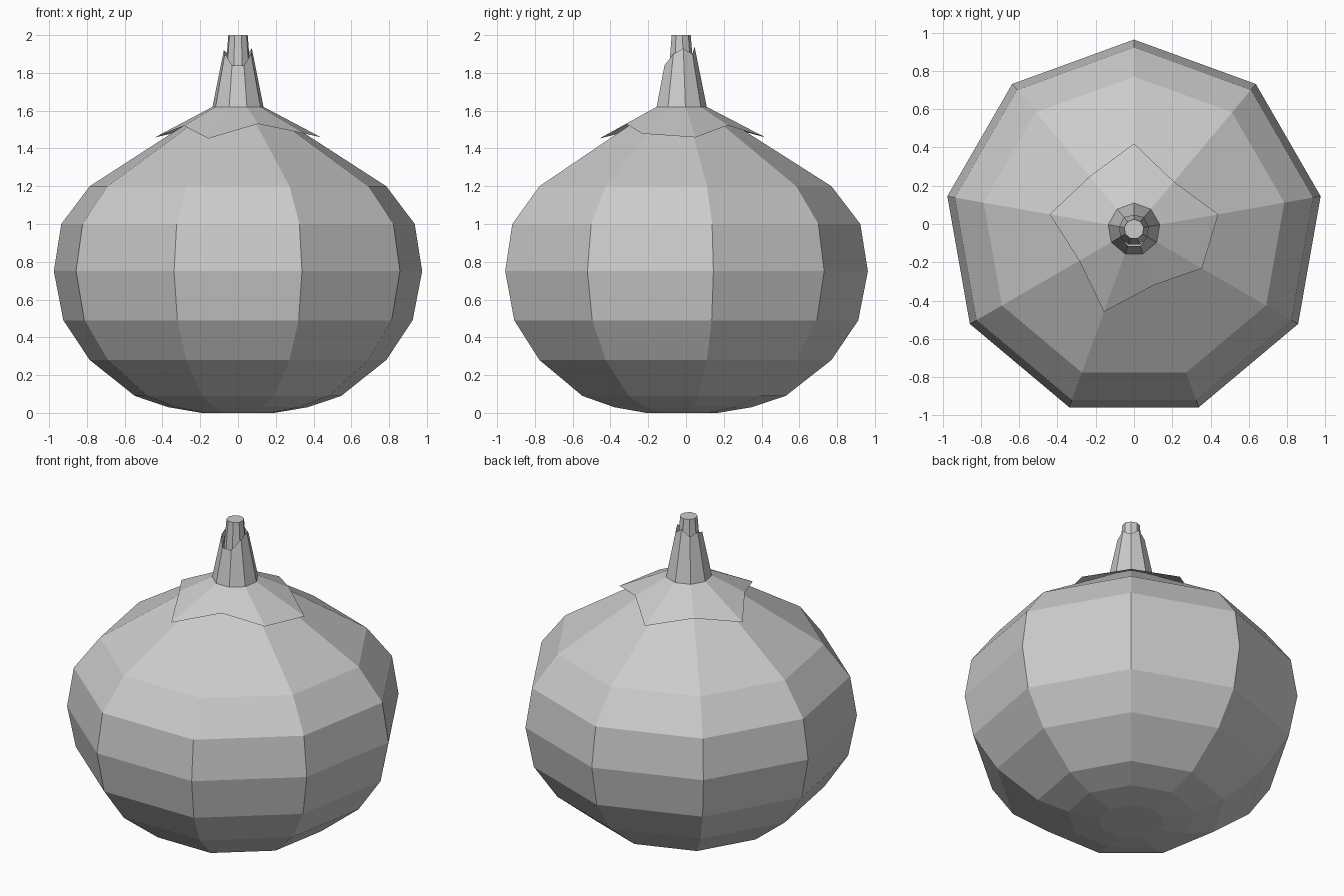
import bpy, bmesh
from math import cos, sin, radians

if "Cube" in bpy.data.objects:
    bpy.data.objects.remove(bpy.data.objects["Cube"])

SIDES = 9
CY = -0.027   # odd-sided rings are shifted so the bounds centre on y = 0


def loft(name, rings, cap_bottom=False, cap_top=False):
    """Skin a stack of rings; each ring is a list of (radius, z) per side."""
    bm = bmesh.new()
    rows = []
    for ring in rings:
        row = []
        for i, (r, z) in enumerate(ring):
            a = radians(90 + i * 360 / SIDES)
            row.append(bm.verts.new((r * cos(a), CY + r * sin(a), z)))
        rows.append(row)
    for lo, hi in zip(rows, rows[1:]):
        for i in range(SIDES):
            j = (i + 1) % SIDES
            bm.faces.new((lo[i], lo[j], hi[j], hi[i]))
    if cap_bottom:
        bm.faces.new(rows[0][::-1])
    if cap_top:
        bm.faces.new(rows[-1])
    mesh = bpy.data.meshes.new(name)
    bm.to_mesh(mesh)
    bm.free()
    ob = bpy.data.objects.new(name, mesh)
    bpy.context.collection.objects.link(ob)
    return ob


def even(r, z):
    return [(r, z)] * SIDES


# Bulb body
profile = [(0.195, 0.0), (0.375, 0.03), (0.555, 0.09), (0.797, 0.28),
           (0.939, 0.49), (0.99, 0.75), (0.95, 1.0), (0.797, 1.2), (0.137, 1.62)]
loft("bulb", [even(r, z) for r, z in profile], cap_bottom=True)

# Ragged skin collar lying over the shoulder (sides run counter-clockwise from the back)
radii = [0.447, 0.36, 0.447, 0.33, 0.459, 0.31, 0.41, 0.447, 0.324]
hem = [(r, 1.62 - 0.52 * (r - 0.137)) for r in radii]
loft("skin_collar", [hem, even(0.137, 1.62)])

# Ragged husk around the neck
tips = [1.94, 1.90, 1.92, 1.90, 1.84, 1.84, 1.90, 1.93, 1.90]
rim = [(0.137 - 0.203 * (z - 1.62), z) for z in tips]
loft("neck_husk", [even(0.137, 1.62), rim])

# Inner stalk
loft("stalk", [even(0.085, 1.6), even(0.052, 2.0)], cap_bottom=True, cap_top=True)
